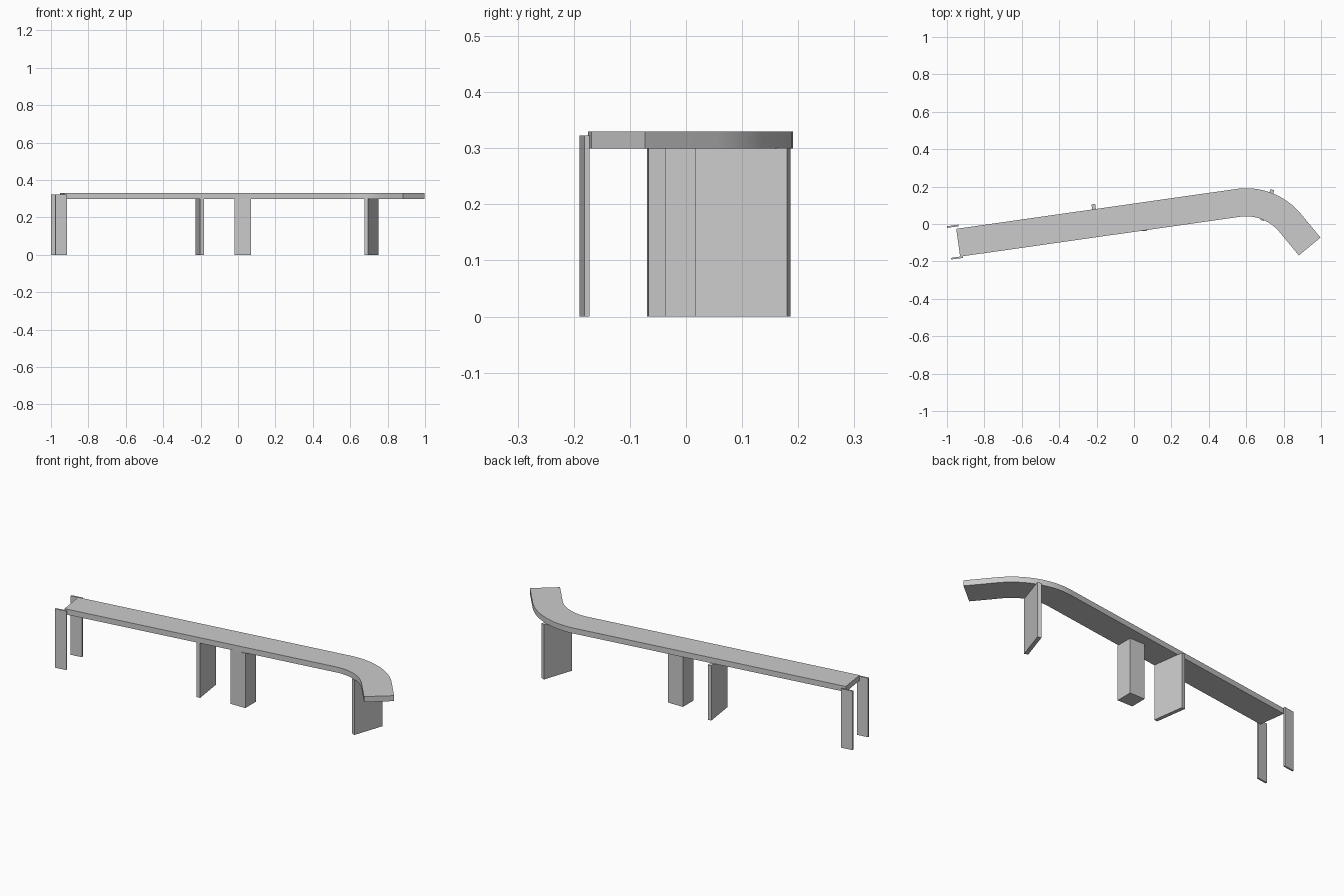
import bpy, bmesh
from math import radians, cos, sin
from mathutils import Vector, Matrix

if "Cube" in bpy.data.objects:
    bpy.data.objects.remove(bpy.data.objects["Cube"])

HEADING = radians(8.1)      # direction of the straight run
TURN_END = radians(-50.5)   # direction after the bend


def box(name, x, y, size, top, angle=0.0):
    """Upright box standing on the ground, turned about z."""
    bm = bmesh.new()
    place = (Matrix.Translation((x, y, top / 2)) @ Matrix.Rotation(angle, 4, 'Z')
             @ Matrix.Diagonal((size[0], size[1], top, 1)))
    bmesh.ops.create_cube(bm, size=1, matrix=place)
    return finish(name, bm)


def finish(name, bm):
    bmesh.ops.recalc_face_normals(bm, faces=bm.faces)
    mesh = bpy.data.meshes.new(name)
    bm.to_mesh(mesh)
    bm.free()
    obj = bpy.data.objects.new(name, mesh)
    bpy.context.collection.objects.link(obj)
    return obj


# Deck: straight run, bend, short straight end
def edge_path(radius, center=Vector((0.60, -0.19)), steps=20):
    angles = [HEADING + (TURN_END - HEADING) * i / steps for i in range(steps + 1)]
    arc = [center + radius * Vector((-sin(a), cos(a))) for a in angles]
    start = arc[0] - 1.512 * Vector((cos(HEADING), sin(HEADING)))
    end = arc[-1] + 0.162 * Vector((cos(TURN_END), sin(TURN_END)))
    return [start] + arc + [end]


bm = bmesh.new()
outer = [bm.verts.new((p.x, p.y, 0.30)) for p in edge_path(0.381)]
inner = [bm.verts.new((p.x, p.y, 0.30)) for p in edge_path(0.231)]
bottom = bm.faces.new(outer + inner[::-1])
raised = bmesh.ops.extrude_face_region(bm, geom=[bottom], use_keep_orig=True)
bmesh.ops.translate(bm, vec=(0, 0, 0.03),
                    verts=[g for g in raised['geom'] if isinstance(g, bmesh.types.BMVert)])
deck = finish("deck", bm)
bpy.context.view_layer.objects.active = deck
deck.select_set(True)
bpy.ops.object.shade_smooth_by_angle(angle=radians(30))

# Thin end posts flanking the left end
box("end_post_front", -0.946, -0.181, (0.063, 0.009), 0.323, HEADING)
box("end_post_back", -0.969, -0.012, (0.063, 0.009), 0.323, HEADING)

# Wall supports set across the path, and a square pillar
box("wall_support_middle", -0.205, 0.019, (0.020, 0.176), 0.30, HEADING)
box("wall_support_bend", 0.7125, 0.101, (0.021, 0.173), 0.30, radians(-18.5))
box("pillar", 0.025, 0.009, (0.09, 0.092), 0.30)
